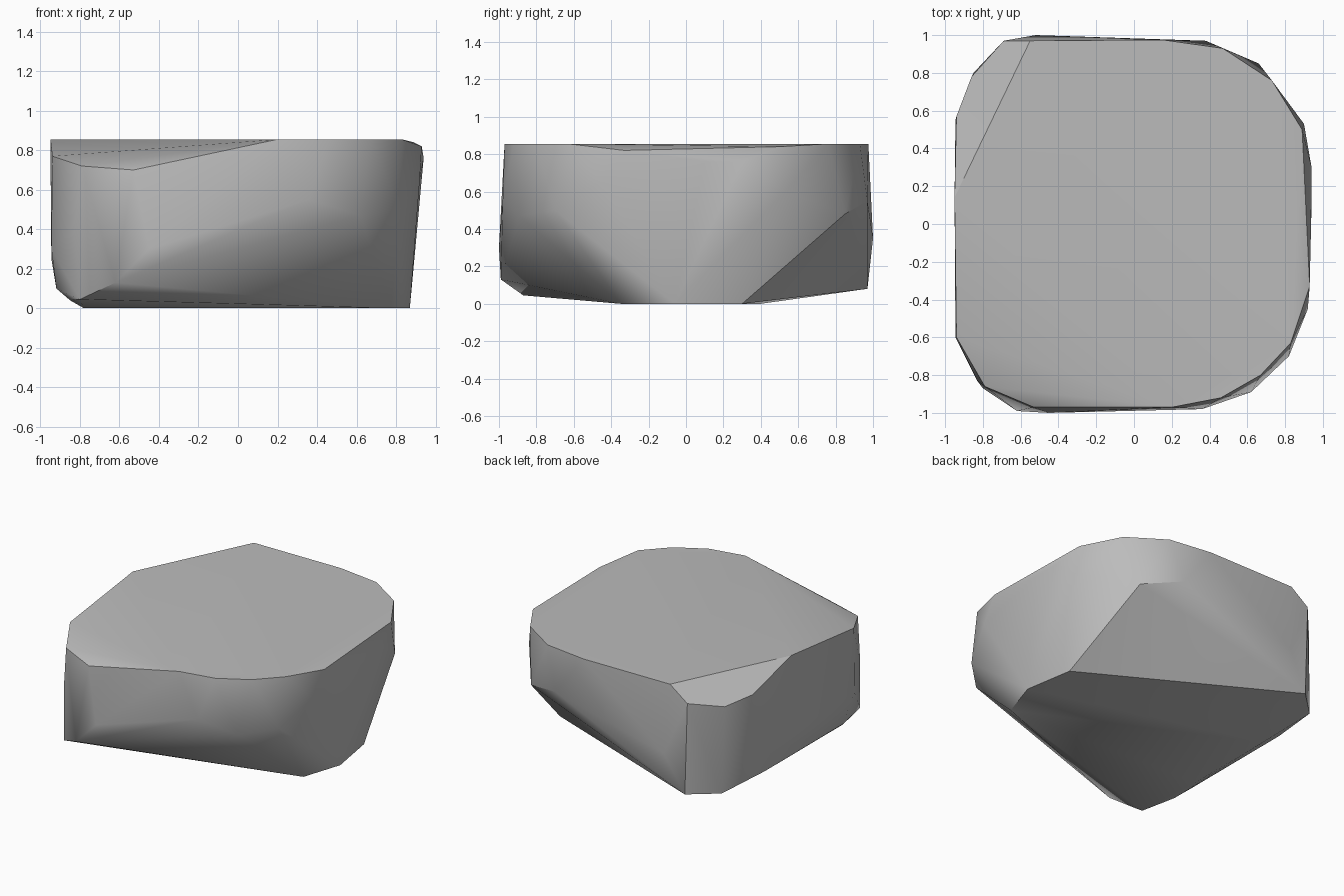
import bpy
import bmesh
import math

# Remove the default object
default_cube = bpy.data.objects.get("Cube")
if default_cube is not None:
    bpy.data.objects.remove(default_cube, do_unlink=True)

# One plain stone colour
stone_colour = (0.5, 0.5, 0.5, 1.0)
stone_grey = bpy.data.materials.new("stone_grey")
stone_grey.use_nodes = True
stone_grey.diffuse_color = stone_colour
principled = next(node for node in stone_grey.node_tree.nodes
                  if node.type == "BSDF_PRINCIPLED")
principled.inputs["Base Color"].default_value = stone_colour
principled.inputs["Roughness"].default_value = 0.9

# Level rim of the top, with its height
top_level = .855
top_rim = [(.83, -.63), (.67, -.8), (.46, -.92), (.2, -.97),
           (-.95, .14), (-.55, .97), (.15, .975), (.47, .93), (.73, .76)]

# Worn corners of the top, lower than the rim
worn_front_left = [(-.53, -.97, .7), (-.79, -.86, .72), (-.94, -.6, .77)]
worn_back_left = [(-.86, .78, .7), (-.94, .57, .73), (-.69, .97, .75)]
worn_right = [(.93, -.33, .82), (.89, .5, .84), (.94, .3, .76), (.94, .1, .76)]

# Upper edges of the two big undercut facets
front_undercut = [(-.62, -.99, .13), (.36, -.98, .55),
                  (.62, -.89, .47), (.82, -.7, .5)]
back_undercut = [(-.67, .97, .08), (.38, .97, .55), (.66, .85, .48)]

# Widest points around the waist
waist = [(-.45, -1, .3), (.92, -.45, .65), (.9, .53, .6), (-.52, 1, .35),
         (-.83, -.83, .4), (-.945, -.6, .3), (-.945, .55, .25)]

# Flat base touching the ground, and its rounded left border
base = [(.775, -.35), (.87, -.06), (.81, .3), (-.78, .4), (-.78, -.3)]
base_border = [(-.8, -.87, .045), (-.85, -.6, .04), (-.92, -.5, .1),
               (-.92, .4, .1), (-.85, .8, .07)]


def at_height(outline, height):
    """Lift a flat outline to one height."""
    return [(x, y, height) for x, y in outline]


def wrap_stone(name, groups, material):
    """Wrap a tight skin around all the chiselled corners."""
    bm = bmesh.new()
    for group in groups:
        for corner in group:
            bm.verts.new(corner)
    hull = bmesh.ops.convex_hull(bm, input=bm.verts[:])
    unused = [item for item in hull["geom_interior"] + hull["geom_unused"]
              if isinstance(item, bmesh.types.BMVert) and not item.link_faces]
    bmesh.ops.delete(bm, geom=list(set(unused)), context="VERTS")

    # Merge coplanar triangles into clean flat facets
    bmesh.ops.dissolve_limit(bm, angle_limit=math.radians(1),
                             verts=bm.verts[:], edges=bm.edges[:])
    bmesh.ops.recalc_face_normals(bm, faces=bm.faces[:])

    mesh = bpy.data.meshes.new(name)
    bm.to_mesh(mesh)
    bm.free()
    mesh.materials.append(material)
    stone = bpy.data.objects.new(name, mesh)
    bpy.context.scene.collection.objects.link(stone)
    return stone


# Boulder
boulder = wrap_stone(
    "boulder",
    [at_height(top_rim, top_level), worn_front_left, worn_back_left,
     worn_right, front_undercut, back_undercut, waist,
     at_height(base, 0), base_border],
    stone_grey)

# Soft shading with crisp facet borders
bpy.ops.object.select_all(action="DESELECT")
boulder.select_set(True)
bpy.context.view_layer.objects.active = boulder
bpy.ops.object.shade_smooth_by_angle(angle=math.radians(30))
